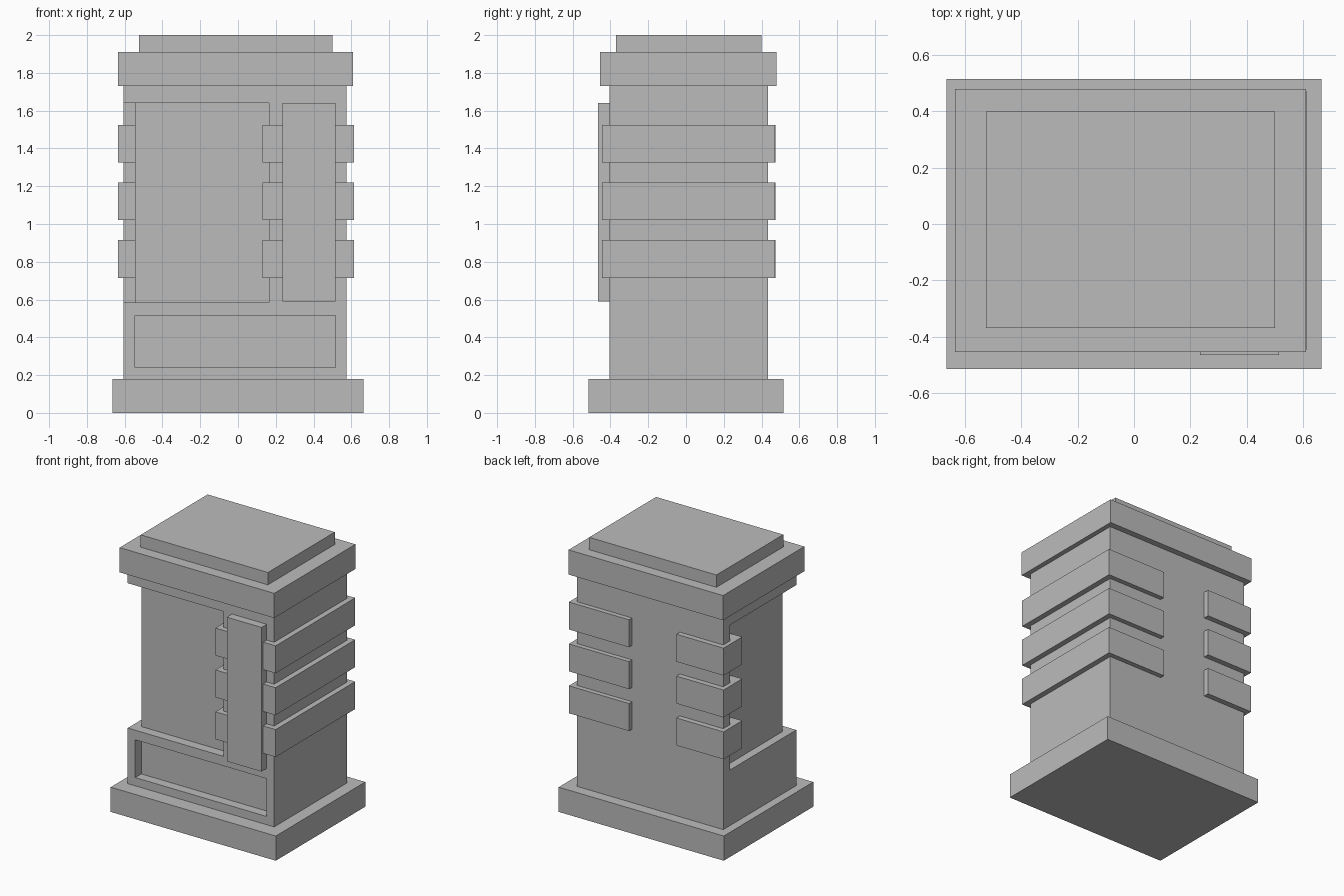
import bpy

if "Cube" in bpy.data.objects:
    bpy.data.objects.remove(bpy.data.objects["Cube"], do_unlink=True)

stone = bpy.data.materials.new("plain grey")
stone.use_nodes = True
GREY = (0.5, 0.5, 0.5, 1)
stone.diffuse_color = GREY
stone.node_tree.nodes["Principled BSDF"].inputs["Base Color"].default_value = GREY


def box(name, x, y, z):
    """Box from (low, high) ranges on each axis."""
    bpy.ops.mesh.primitive_cube_add(size=1)
    ob = bpy.context.object
    ob.name = ob.data.name = name
    spans = (x, y, z)
    for v in ob.data.vertices:
        v.co = [lo if c < 0 else hi for c, (lo, hi) in zip(v.co, spans)]
    ob.data.materials.append(stone)
    return ob


def carve(target, x, y, z):
    """Cut a box-shaped recess out of the target."""
    cutter = box("recess_cutter", x, y, z)
    cutter.hide_render = True
    mod = target.modifiers.new("recess", 'BOOLEAN')
    mod.operation = 'DIFFERENCE'
    mod.solver = 'EXACT'
    mod.object = cutter
    bpy.context.view_layer.objects.active = target
    bpy.ops.object.modifier_apply(modifier=mod.name)
    bpy.data.objects.remove(cutter, do_unlink=True)


# Plinth, cap and top slab
box("base_plinth", (-0.665, 0.665), (-0.515, 0.515), (0, 0.18))
box("cap", (-0.635, 0.61), (-0.455, 0.48), (1.73, 1.91))
box("top_slab", (-0.525, 0.5), (-0.37, 0.4), (1.91, 2.0))

# Body with a recess wrapping the front corner and a sunken lower panel
body = box("body", (-0.605, 0.575), (-0.405, 0.435), (0.18, 1.73))
upper = (0.585, 1.64)
carve(body, (-0.8, 0.165), (-0.6, -0.335), upper)
carve(body, (-0.8, -0.545), (-0.6, 0.36), upper)
carve(body, (-0.545, 0.515), (-0.6, -0.335), (0.24, 0.515))

# Raised plate on the front
box("front_plate", (0.235, 0.515), (-0.465, -0.405), (0.59, 1.64))

# Three bands on each side, wrapping the corners
for i in range(3):
    low = 0.715 + 0.305 * i
    band = (low, low + 0.2)
    box(f"left_band_{i + 1}", (0.13, 0.615), (-0.445, 0.47), band)
    box(f"right_band_{i + 1}", (-0.635, -0.255), (0.26, 0.475), band)
